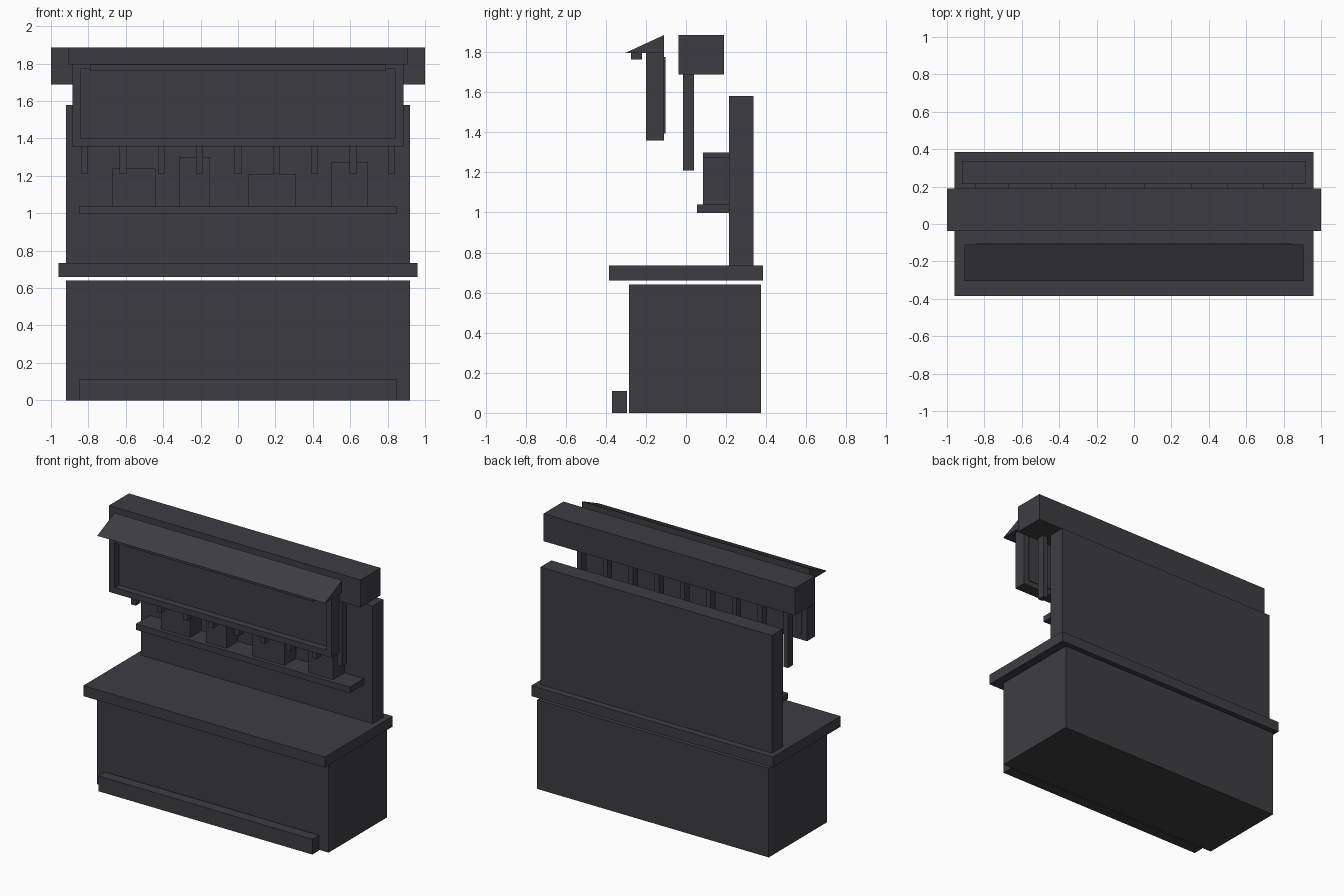
import bpy, bmesh

if "Cube" in bpy.data.objects:
    bpy.data.objects.remove(bpy.data.objects["Cube"])

mat = bpy.data.materials.new("charcoal")
mat.diffuse_color = (0.048, 0.046, 0.053, 1)
mat.use_nodes = True
mat.node_tree.nodes["Principled BSDF"].inputs["Base Color"].default_value = mat.diffuse_color


def make(name, bm):
    bmesh.ops.recalc_face_normals(bm, faces=bm.faces[:])
    me = bpy.data.meshes.new(name)
    bm.to_mesh(me)
    bm.free()
    me.materials.append(mat)
    ob = bpy.data.objects.new(name, me)
    bpy.context.collection.objects.link(ob)
    return ob


def add_box(bm, x0, x1, y0, y1, z0, z1):
    vs = bmesh.ops.create_cube(bm, size=1)["verts"]
    for v in vs:
        v.co.x = x1 if v.co.x > 0 else x0
        v.co.y = y1 if v.co.y > 0 else y0
        v.co.z = z1 if v.co.z > 0 else z0


def box(name, *dims):
    bm = bmesh.new()
    add_box(bm, *dims)
    return make(name, bm)


def extrude(name, faces, vec):
    # faces: list of point loops forming a flat profile
    bm = bmesh.new()
    for loop in faces:
        bm.faces.new([bm.verts.new(p) for p in loop])
    bmesh.ops.remove_doubles(bm, verts=bm.verts[:], dist=1e-5)
    r = bmesh.ops.extrude_face_region(bm, geom=bm.faces[:], use_keep_orig=True)
    moved = [g for g in r["geom"] if isinstance(g, bmesh.types.BMVert)]
    bmesh.ops.translate(bm, verts=moved, vec=vec)
    return make(name, bm)


# Cabinet, foot rail, counter, back wall
box("cabinet", -0.92, 0.92, -0.285, 0.375, 0, 0.64)
box("foot_rail", -0.85, 0.85, -0.37, -0.295, 0, 0.11)
box("counter_top", -0.96, 0.96, -0.385, 0.385, 0.66, 0.735)
box("back_wall", -0.92, 0.92, 0.215, 0.338, 0.735, 1.58)

# Shelf with boxes on it
box("shelf", -0.85, 0.85, 0.055, 0.215, 0.997, 1.04)
for i, (x0, x1, top) in enumerate([(-0.67, -0.44, 1.24), (-0.315, -0.15, 1.30),
                                   (0.055, 0.31, 1.21), (0.50, 0.695, 1.275)]):
    box(f"shelf_box_{i + 1}", x0, x1, 0.085, 0.215, 1.04, top)

# Overhead beam with hanging slats
box("top_beam", -1, 1, -0.037, 0.19, 1.688, 1.885)
for i in range(9):
    x = -0.82 + 0.205 * i
    box(f"hanging_slat_{i + 1}", x - 0.018, x + 0.018, -0.015, 0.04, 1.21, 1.688)

# Sign frame: four sided ring extruded in depth
out = [(-0.885, 1.358), (0.885, 1.358), (0.885, 1.795), (-0.885, 1.795)]
inn = [(-0.84, 1.40), (0.84, 1.40), (0.84, 1.77), (-0.84, 1.77)]
ring = []
for i in range(4):
    j = (i + 1) % 4
    ring.append([(p[0], -0.2, p[1]) for p in (out[i], out[j], inn[j], inn[i])])
extrude("sign_frame", ring, (0, 0.09, 0))
box("sign_panel", -0.845, 0.845, -0.15, -0.103, 1.395, 1.775)

# Sloped canopy and lamp bar under it
extrude("canopy", [[(-0.905, -0.305, 1.795), (-0.905, -0.11, 1.795), (-0.905, -0.11, 1.885)]],
        (1.81, 0, 0))
box("lamp_bar", -0.79, 0.79, -0.275, -0.22, 1.763, 1.795)
